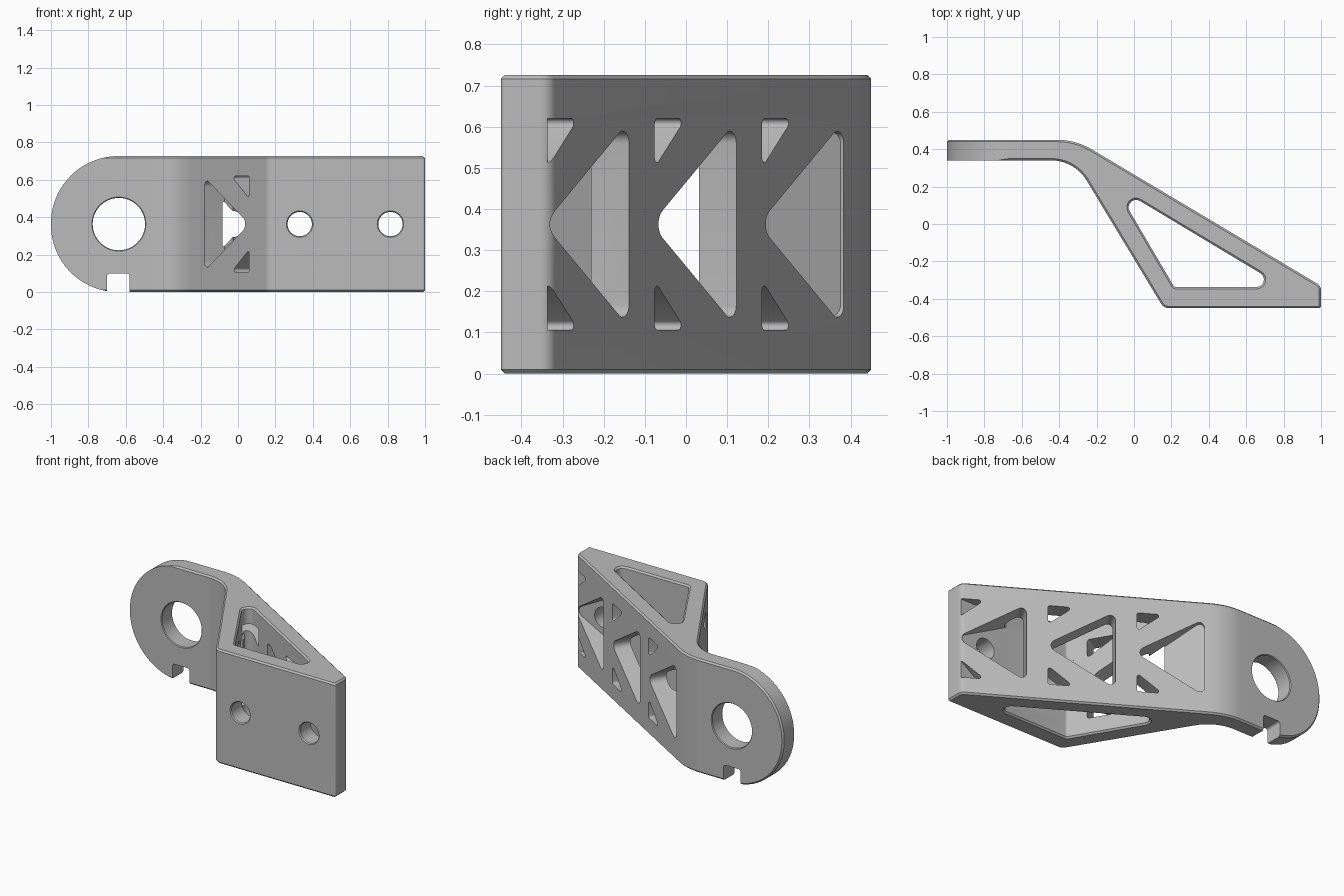
import bpy, bmesh, math
from mathutils import Vector, Matrix

if "Cube" in bpy.data.objects:
    bpy.data.objects.remove(bpy.data.objects["Cube"], do_unlink=True)

H = 0.726          # overall height
MID = H / 2
CH = 0.01          # edge chamfer

steel = bpy.data.materials.new("light_grey_metal")
steel.use_nodes = True
steel.diffuse_color = (0.5, 0.5, 0.5, 1)
for node in steel.node_tree.nodes:
    if node.type == 'BSDF_PRINCIPLED':
        node.inputs["Base Color"].default_value = (0.5, 0.5, 0.5, 1)


def rounded(corners, segs=8):
    """Outline from (x, y, radius) corners with rounded corners."""
    pts = []
    for i, (x, y, r) in enumerate(corners):
        p = Vector((x, y))
        if r == 0:
            pts.append(p)
            continue
        a = (Vector(corners[i - 1][:2]) - p).normalized()
        b = (Vector(corners[(i + 1) % len(corners)][:2]) - p).normalized()
        theta = a.angle(b)
        phi = math.pi - theta
        t = r / math.tan(theta / 2)
        c = p + (a + b).normalized() * (r / math.sin(theta / 2))
        v0, v1 = p + a * t - c, p + b * t - c
        for k in range(segs + 1):
            s = k / segs
            pts.append(c + (v0 * math.sin((1 - s) * phi) + v1 * math.sin(s * phi)) / math.sin(phi))
    return pts


def circle(x, y, r, n=48):
    return [Vector((x + r * math.cos(k * math.tau / n), y + r * math.sin(k * math.tau / n))) for k in range(n)]


def grown(pts, g):
    """Offset a counter-clockwise outline outwards by g."""
    out = []
    for i, p in enumerate(pts):
        d1 = (p - pts[i - 1]).normalized()
        d2 = (pts[(i + 1) % len(pts)] - p).normalized()
        n1, n2 = Vector((d1.y, -d1.x)), Vector((d2.y, -d2.x))
        out.append(p + (n1 + n2) * (g / (1 + n1.dot(n2))))
    return out


def frame(a, b, c, origin=(0, 0, 0)):
    m = Matrix((a, b, c)).transposed().to_4x4()
    m.translation = Vector(origin)
    return m


def prism(name, outlines, rings, m=Matrix()):
    """Loft each outline through (depth, growth) rings in frame m."""
    bm = bmesh.new()
    for pts in outlines:
        loops = [[bm.verts.new(m @ Vector((p.x, p.y, d))) for p in (grown(pts, g) if g else pts)]
                 for d, g in rings]
        n = len(pts)
        for lo, hi in zip(loops, loops[1:]):
            for i in range(n):
                bm.faces.new((lo[i], lo[(i + 1) % n], hi[(i + 1) % n], hi[i]))
        bm.faces.new(loops[0])
        bm.faces.new(loops[-1])
    bmesh.ops.recalc_face_normals(bm, faces=bm.faces)
    me = bpy.data.meshes.new(name)
    bm.to_mesh(me)
    bm.free()
    me.materials.append(steel)
    ob = bpy.data.objects.new(name, me)
    bpy.context.collection.objects.link(ob)
    return ob


def carve(ob, cutter, operation='DIFFERENCE'):
    cutter.hide_render = True
    mod = ob.modifiers.new("carve", 'BOOLEAN')
    mod.operation, mod.object, mod.solver = operation, cutter, 'EXACT'
    bpy.context.view_layer.objects.active = ob
    bpy.ops.object.modifier_apply(modifier=mod.name)
    bpy.data.objects.remove(cutter, do_unlink=True)


X, Y, Z = (1, 0, 0), (0, 1, 0), (0, 0, 1)
FRONT = frame(X, Z, Y)

# Bent strap with slanted braces, extruded upwards with chamfered rims
plan = rounded([(-1.1, 0.34, 0), (-0.318, 0.34, 0.22), (0.159, -0.45, 0.05), (1, -0.45, 0.012),
                (1, -0.331, 0.04), (-0.312, 0.45, 0.36), (-1.1, 0.45, 0)], 12)
bracket = prism("bracket", [plan], [(0, -CH), (CH, 0), (H - CH, 0), (H, -CH)])

# Round end of the strap
e = 0.0006
end = rounded([(-1, -e, 0.36), (1.2, -e, 0), (1.2, H + e, 0), (-1, H + e, 0.36)], 24)
carve(bracket, prism("round_end", [end],
                     [(-0.45 - e, -CH), (-0.44, 0), (0.44, 0), (0.45 + e, -CH)], FRONT), 'INTERSECT')

# Triangular opening between the braces
opening = rounded([(-0.103, 0.204, 0.04), (0.215, -0.337, 0.02), (0.799, -0.337, 0.04)])
carve(bracket, prism("opening", [opening], [(-0.02, 0.03), (CH, 0), (H - CH, 0), (H + 0.02, 0.03)]))

# Large pivot hole and edge notch in the strap
carve(bracket, prism("pivot_hole", [circle(-0.637, MID, 0.14, 64)],
                     [(0.31, 0.03), (0.345, 0), (0.445, 0), (0.48, 0.03)], FRONT))
notch = rounded([(-0.70, -0.1, 0), (-0.58, -0.1, 0), (-0.58, 0.1, 0.015), (-0.70, 0.1, 0.015)])
carve(bracket, prism("notch", [notch], [(0.25, 0), (0.6, 0)], FRONT))

# Two screw holes in the front plate
for x in (0.33, 0.815):
    carve(bracket, prism("screw_hole", [circle(x, MID, 0.065)],
                         [(-0.48, 0.03), (-0.443, 0), (-0.32, 0)], FRONT))


def truss(start, length, lead, foot):
    """One triangular window with a small corner window above and below."""
    tri = rounded([(start, MID, 0.038), (start + length, MID - 0.25, 0.03),
                   (start + length, MID + 0.25, 0.03)])
    s = start + lead
    small = rounded([(s, 0.62, 0.014), (s, 0.50, 0.012), (s + foot, 0.62, 0.012)])
    return [tri, small, [Vector((p.x, H - p.y)) for p in reversed(small)]]


# Windows through the long brace, stopping at the short brace and front plate
ang = math.atan(0.595)
ca, sa = math.cos(ang), math.sin(ang)
long_frame = frame((-ca, sa, 0), Z, (-sa, -ca, 0), (1.024, -0.345, 0))
outlines = [o for i in range(3) for o in truss(i * 0.51, 0.404, 0.016, 0.147)]
windows = prism("long_brace_windows", outlines, [(-0.1, 0), (0.6, 0)], long_frame)
limit = [Vector(p) for p in ((-0.5, 0.8785), (0.215, -0.337), (2, -0.337), (2, 0.8785))]
carve(windows, prism("window_limit", [limit], [(-0.5, 0), (1.5, 0)]), 'INTERSECT')
carve(bracket, windows)

# Windows through the short brace
ang = math.atan(1.657)
ca, sa = math.cos(ang), math.sin(ang)
short_frame = frame((-ca, sa, 0), Z, (sa, ca, 0), (0.06, -0.286, 0))
carve(bracket, prism("short_brace_windows", truss(0, 0.464, 0, 0.185),
                     [(-0.06, 0), (0.125, 0)], short_frame))

# Smooth the rounded faces, keep the edges sharp
bpy.ops.object.select_all(action='DESELECT')
bracket.select_set(True)
bpy.context.view_layer.objects.active = bracket
bpy.ops.object.shade_smooth_by_angle(angle=math.radians(28))
